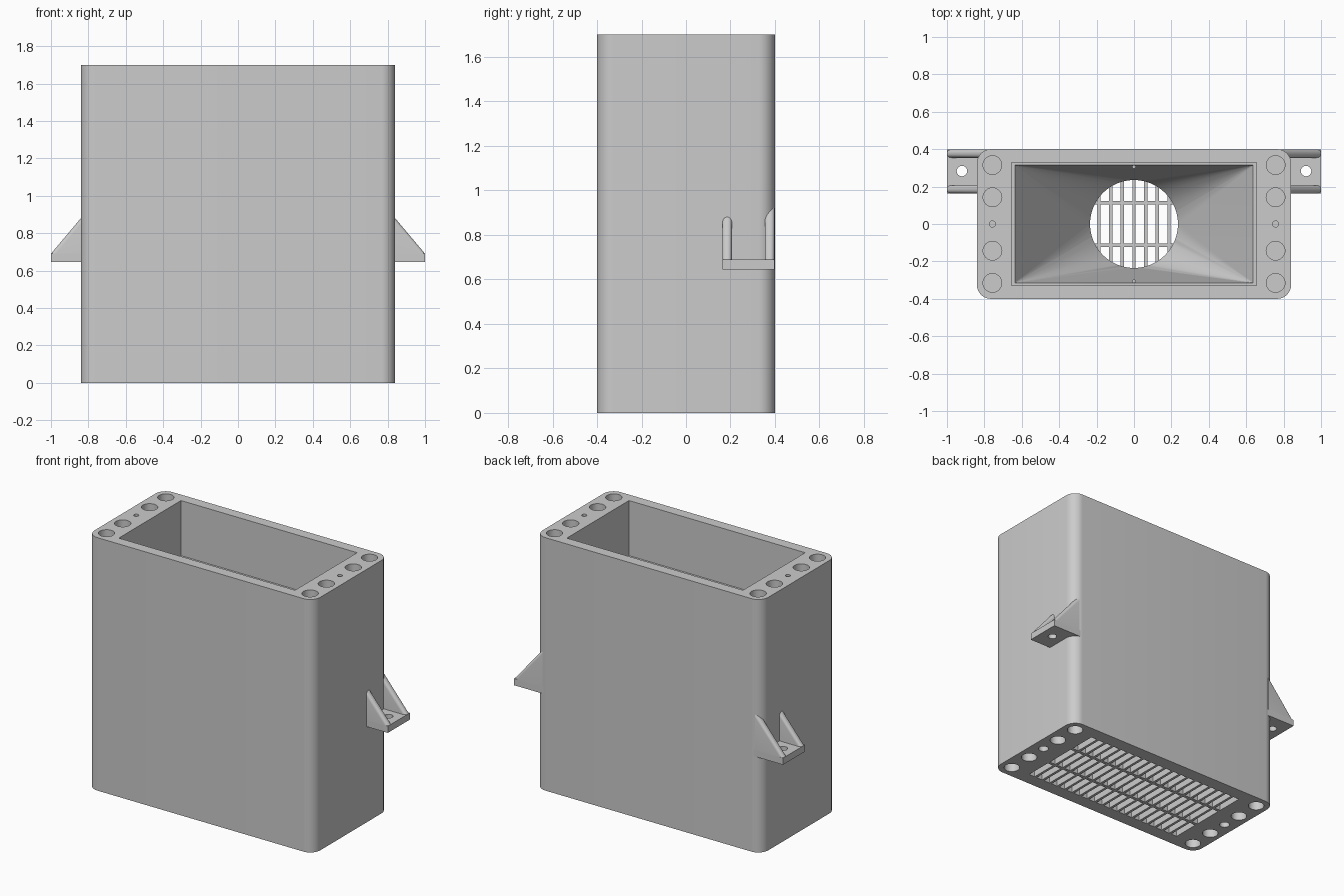
import bpy, bmesh
from math import cos, sin, pi, radians
from mathutils import Matrix

if "Cube" in bpy.data.objects:
    bpy.data.objects.remove(bpy.data.objects["Cube"])

W, D, H = 0.84, 0.40, 1.70       # half width, half depth, height
CORNER = 0.075
CAV_X, CAV_Y = 0.655, 0.33       # upper chamber half sizes
THROAT = 0.235
GRILLE = 0.06

grey = bpy.data.materials.new("matte grey plastic")
grey.use_nodes = True
colour = (0.60, 0.60, 0.60, 1)
grey.diffuse_color = colour
grey.node_tree.nodes["Principled BSDF"].inputs["Base Color"].default_value = colour


def make_object(name, bm):
    bmesh.ops.recalc_face_normals(bm, faces=bm.faces)
    mesh = bpy.data.meshes.new(name)
    bm.to_mesh(mesh)
    bm.free()
    mesh.materials.append(grey)
    ob = bpy.data.objects.new(name, mesh)
    bpy.context.collection.objects.link(ob)
    return ob


def add_box(bm, lo, hi):
    size = [b - a for a, b in zip(lo, hi)]
    mid = [(a + b) / 2 for a, b in zip(lo, hi)]
    m = Matrix.Translation(mid) @ Matrix.Diagonal((*size, 1))
    return bmesh.ops.create_cube(bm, size=1, matrix=m)["verts"]


def add_cylinder(bm, x, y, z0, z1, r, sides=32):
    bmesh.ops.create_cone(bm, cap_ends=True, segments=sides, radius1=r, radius2=r,
                          depth=z1 - z0, matrix=Matrix.Translation((x, y, (z0 + z1) / 2)))


def add_funnel(bm, rect_z, throat_z):
    # Hull between a rectangle and the round throat
    pts = [(sx * (CAV_X - 0.015), sy * (CAV_Y - 0.015), rect_z) for sx in (-1, 1) for sy in (-1, 1)]
    pts += [(THROAT * cos(a), THROAT * sin(a), throat_z)
            for a in (i * pi / 32 for i in range(64))]
    bmesh.ops.convex_hull(bm, input=[bm.verts.new(p) for p in pts])


def cut(target, bm):
    # Subtract a temporary solid and keep the resulting mesh
    cutter = make_object("cutter", bm)
    cutter.hide_render = True
    mod = target.modifiers.new("cut", "BOOLEAN")
    mod.operation, mod.solver, mod.object = "DIFFERENCE", "EXACT", cutter
    mod.use_self = True
    dg = bpy.context.evaluated_depsgraph_get()
    mesh = bpy.data.meshes.new_from_object(target.evaluated_get(dg))
    target.modifiers.clear()
    target.data = mesh
    bpy.data.objects.remove(cutter)


def bevel_edges(bm, test, offset, segments):
    edges = [e for e in bm.edges if test(*e.verts)]
    bmesh.ops.bevel(bm, geom=edges, offset=offset, segments=segments,
                    affect="EDGES", profile=0.5)


# Housing with rounded upright corners
bm = bmesh.new()
add_box(bm, (-W, -D, 0), (W, D, H))
bevel_edges(bm, lambda a, b: abs(a.co.z - b.co.z) > 1, CORNER, 10)
housing = make_object("housing", bm)

# Upper chamber, funnels and throat
bm = bmesh.new()
add_box(bm, (-CAV_X, -CAV_Y, 1.33), (CAV_X, CAV_Y, H + 0.1))
cut(housing, bm)
bm = bmesh.new()
add_funnel(bm, 1.335, 0.72)
cut(housing, bm)
bm = bmesh.new()
add_funnel(bm, GRILLE, 0.60)
cut(housing, bm)
bm = bmesh.new()
add_cylinder(bm, 0, 0, 0.59, 0.73, THROAT, 64)
cut(housing, bm)

# Grille slots in the floor
bm = bmesh.new()
pitch, slot = 0.0625, 0.0225
for i in range(20):
    x = (i - 9.5) * pitch
    for y0, y1 in ((-0.31, -0.124), (-0.104, 0.104), (0.124, 0.31)):
        add_box(bm, (x - slot, y0, -0.05), (x + slot, y1, GRILLE + 0.004))
cut(housing, bm)

# Round sockets and pin holes on both ends, plus two small funnel holes
bm = bmesh.new()
for x in (-0.757, 0.757):
    for y in (-0.315, -0.143, 0.143, 0.315):
        add_cylinder(bm, x, y, H - 0.08, H + 0.05, 0.05)
        add_cylinder(bm, x, y, -0.05, 0.08, 0.05)
    add_cylinder(bm, x, 0, H - 0.08, H + 0.05, 0.016, 16)
    add_cylinder(bm, x, 0, -0.05, 0.08, 0.032, 24)
for y in (-0.305, 0.305):
    add_cylinder(bm, 0, y, 1.0, 1.4, 0.008, 12)
cut(housing, bm)


# Side mounting brackets: plate with a hole and two rounded gussets
def add_gusset(bm, side, y0, y1, inner):
    slope = (0.88 - 0.69) / (1.0 - W)
    outline = [(inner, 0.65), (1.0, 0.65), (1.0, 0.69), (inner, 0.69 + slope * (1 - inner))]
    a, b = ([bm.verts.new((side * x, y, z)) for x, z in outline] for y in (y0, y1))
    bm.faces.new(a)
    bm.faces.new(b)
    for i in range(4):
        j = (i + 1) % 4
        bm.faces.new((a[i], a[j], b[j], b[i]))
    return {a[2], a[3], b[2], b[3]}


for side, label in ((1, "left"), (-1, "right")):
    bm = bmesh.new()
    xs = sorted((side * 0.775, side * 1.0))
    add_box(bm, (xs[0], 0.163, 0.645), (xs[1], D - 0.002, 0.69))
    plate = make_object(label + "_bracket_plate", bm)
    bm = bmesh.new()
    add_cylinder(bm, side * 0.92, 0.283, 0.6, 0.75, 0.028)
    cut(plate, bm)
    for name, y0, y1, inner in (("front", 0.163, 0.207, 0.82), ("back", 0.354, D - 0.002, 0.79)):
        bm = bmesh.new()
        top = add_gusset(bm, side, y0, y1, inner)
        bevel_edges(bm, lambda a, b: a in top and b in top and abs(a.co.y - b.co.y) < 0.001,
                    0.019, 5)
        make_object(f"{label}_{name}_gusset", bm)

# Smooth shading with sharp edges kept
bpy.ops.object.select_all(action="DESELECT")
for ob in bpy.context.scene.objects:
    if ob.type == "MESH":
        ob.select_set(True)
        bpy.context.view_layer.objects.active = ob
bpy.ops.object.shade_smooth_by_angle(angle=radians(30))
